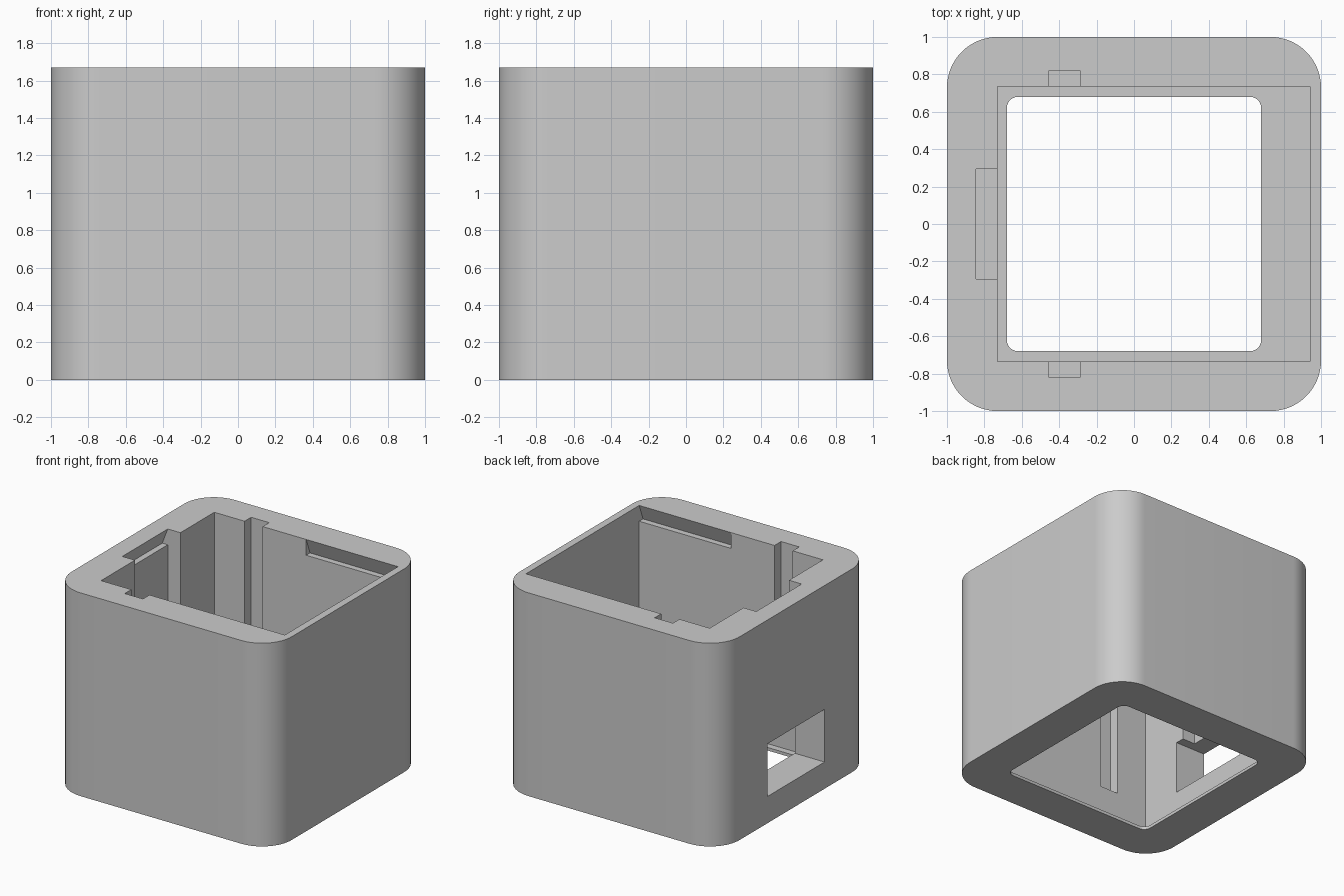
import bpy, bmesh, math
from mathutils import Vector

if "Cube" in bpy.data.objects:
    bpy.data.objects.remove(bpy.data.objects["Cube"])

H = 1.67                   # overall height
X0, X1, Y = -0.73, 0.94, 0.735   # cavity limits
FLOOR = 0.025              # thin bottom lip
LIP_D, LIP_H = 0.05, 0.13  # undercut groove depth and height


def prism(name, base, offset):
    """Solid made by sweeping a flat polygon along an offset vector."""
    bm = bmesh.new()
    face = bm.faces.new([bm.verts.new(p) for p in base])
    top = bmesh.ops.extrude_face_region(bm, geom=[face])["geom"]
    verts = [g for g in top if isinstance(g, bmesh.types.BMVert)]
    bmesh.ops.translate(bm, verts=verts, vec=Vector(offset))
    bmesh.ops.recalc_face_normals(bm, faces=bm.faces[:])
    mesh = bpy.data.meshes.new(name)
    bm.to_mesh(mesh)
    bm.free()
    obj = bpy.data.objects.new(name, mesh)
    bpy.context.collection.objects.link(obj)
    return obj


def box(name, x0, x1, y0, y1, z0, z1):
    base = [(x0, y0, z0), (x1, y0, z0), (x1, y1, z0), (x0, y1, z0)]
    return prism(name, base, (0, 0, z1 - z0))


def rounded_block(name, half, radius, z0, z1, steps):
    base = []
    for q, (sx, sy) in enumerate([(1, 1), (-1, 1), (-1, -1), (1, -1)]):
        for i in range(steps + 1):
            a = math.radians(90 * (q + i / steps))
            c = half - radius
            base.append((sx * c + radius * math.cos(a),
                         sy * c + radius * math.sin(a), z0))
    return prism(name, base, (0, 0, z1 - z0))


def groove_profile(wall):
    """Points (distance, height): flat ledge with a slanted roof to the rim."""
    over = 0.05
    return [(wall - over * LIP_D / LIP_H, H + over),
            (wall + LIP_D, H - LIP_H),
            (wall - 0.04, H - LIP_H)]


# Outer housing
housing = rounded_block("housing", 1.0, 0.27, 0, H, 16)

# Main cavity and bottom opening
cutters = [
    box("cavity_cutter", X0, X1, -Y, Y, FLOOR, H + 0.2),
    rounded_block("bottom_opening_cutter", 0.68, 0.06, -0.1, 0.2, 6),
    # Wide slot in the left wall and the port window below it
    box("wall_slot_cutter", -0.845, -0.6, -0.295, 0.295, 0.4, H + 0.2),
    box("port_window_cutter", -1.2, -0.6, -0.37, 0.37, 0.22, 0.652),
    # Undercut groove at the top of the wide slot
    prism("slot_groove_cutter",
          [(-d, -0.295, z) for d, z in groove_profile(0.845)], (0, 0.59, 0)),
]

# Paired side slots and undercut grooves
for s, side in ((-1, "front"), (1, "back")):
    lo, hi = sorted((s * 0.6, s * 0.82))
    cutters.append(box(side + "_slot_cutter", -0.455, -0.29, lo, hi, 0.27, H + 0.2))
    cutters.append(prism(side + "_groove_cutter",
                         [(0.105, s * d, z) for d, z in groove_profile(Y)],
                         (X1 - 0.105, 0, 0)))

# Cut everything out of the housing
bpy.context.view_layer.objects.active = housing
for cutter in cutters:
    mod = housing.modifiers.new(cutter.name, "BOOLEAN")
    mod.operation = "DIFFERENCE"
    mod.solver = "EXACT"
    mod.object = cutter
    bpy.ops.object.modifier_apply(modifier=mod.name)
    bpy.data.objects.remove(cutter)

# Single grey finish
grey = bpy.data.materials.new("grey_plastic")
grey.diffuse_color = (0.6, 0.6, 0.6, 1)
grey.use_nodes = True
grey.node_tree.nodes["Principled BSDF"].inputs["Base Color"].default_value = grey.diffuse_color
housing.data.materials.clear()
housing.data.materials.append(grey)

# Smooth rounded corners, crisp edges
bpy.ops.object.select_all(action="DESELECT")
housing.select_set(True)
bpy.ops.object.shade_smooth_by_angle(angle=math.radians(30))
